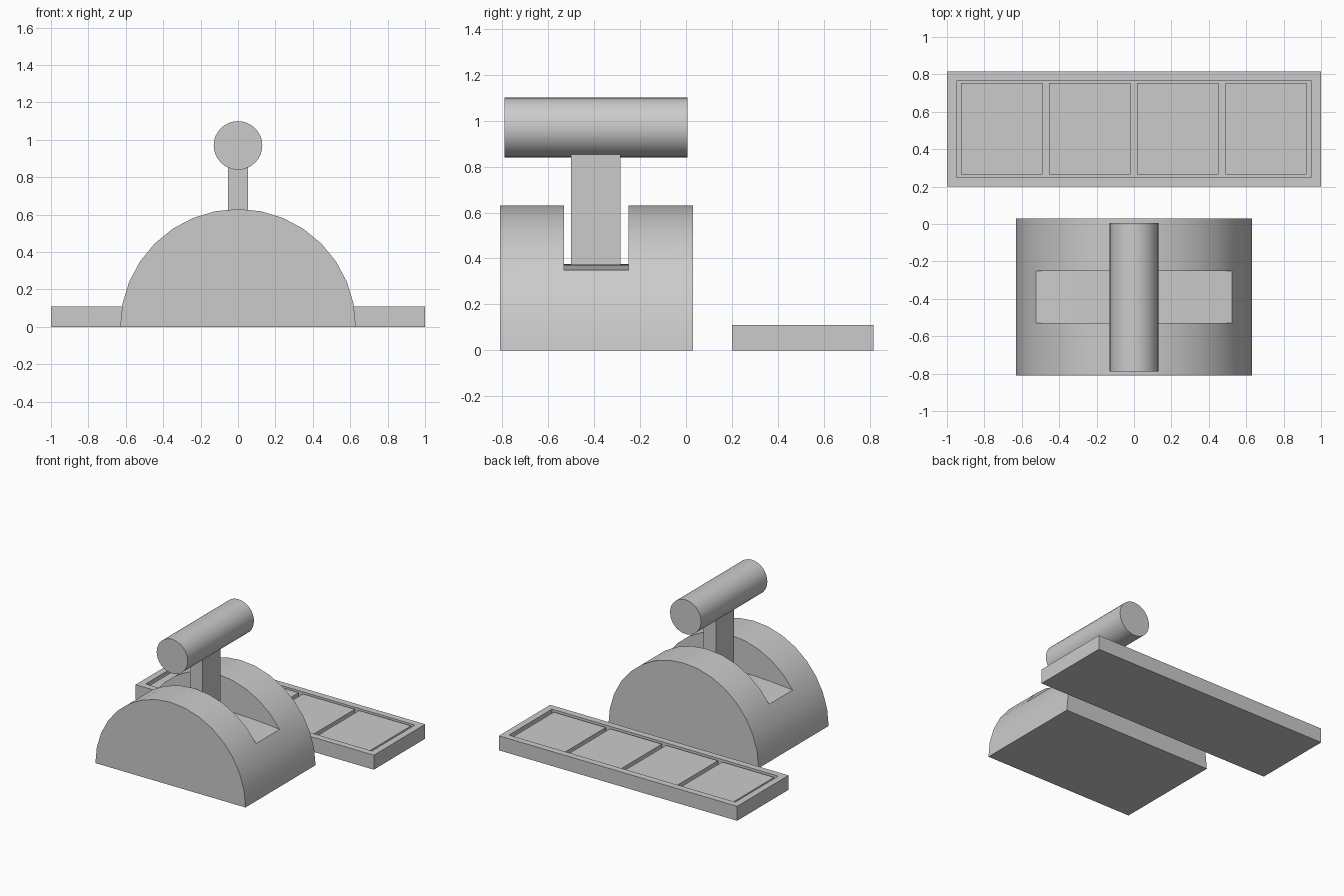
import bpy, bmesh, math
from mathutils import Matrix

if "Cube" in bpy.data.objects:
    bpy.data.objects.remove(bpy.data.objects["Cube"])


def finish(name, bm, smooth=False):
    bmesh.ops.recalc_face_normals(bm, faces=bm.faces[:])
    me = bpy.data.meshes.new(name)
    bm.to_mesh(me)
    bm.free()
    ob = bpy.data.objects.new(name, me)
    bpy.context.collection.objects.link(ob)
    if smooth:
        bpy.ops.object.select_all(action='DESELECT')
        ob.select_set(True)
        bpy.context.view_layer.objects.active = ob
        bpy.ops.object.shade_smooth_by_angle(angle=math.radians(30))
    return ob


def box_bm(x0, x1, y0, y1, z0, z1):
    bm = bmesh.new()
    m = Matrix.Translation(((x0 + x1) / 2, (y0 + y1) / 2, (z0 + z1) / 2))
    m = m @ Matrix.Diagonal((x1 - x0, y1 - y0, z1 - z0, 1))
    bmesh.ops.create_cube(bm, size=1, matrix=m)
    return bm


# Half-round housing: arc profile swept along y, flattened low in the slot
R, SEG = 0.63, 16
full = [(R * math.cos(math.pi * i / SEG), R * math.sin(math.pi * i / SEG)) for i in range(SEG + 1)]
edge = full[3][1]
low = [(x, edge + 0.09 * (z - edge) if z > edge else z) for x, z in full]
bm = bmesh.new()
sections = [(-0.81, full), (-0.53, full), (-0.53, low), (-0.25, low), (-0.25, full), (0.03, full)]
rows = [[bm.verts.new((x, y, z)) for x, z in prof] for y, prof in sections]
for a, b in zip(rows, rows[1:]):
    for i in range(SEG + 1):
        j = (i + 1) % (SEG + 1)
        bm.faces.new((a[i], a[j], b[j], b[i]))
bm.faces.new(rows[0])
bm.faces.new(rows[-1])
bmesh.ops.remove_doubles(bm, verts=bm.verts[:], dist=1e-4)
finish("housing", bm, True)

# Lever arm standing in the slot
finish("lever_arm", box_bm(-0.053, 0.053, -0.50, -0.285, 0.36, 0.88))

# Round grip lying along y
bm = bmesh.new()
bmesh.ops.create_cone(bm, cap_ends=True, segments=32, radius1=0.13, radius2=0.13, depth=0.795,
                      matrix=Matrix.Translation((0, -0.392, 0.97)) @ Matrix.Rotation(math.pi / 2, 4, 'X'))
finish("lever_grip", bm, True)

# Tray with a sunken top
bm = box_bm(-1, 1, 0.20, 0.815, 0, 0.11)
bm.normal_update()
top = max(bm.faces, key=lambda f: f.calc_center_median().z)
bmesh.ops.inset_region(bm, faces=[top], thickness=0.05, use_even_offset=True)
bm.faces.ensure_lookup_table()
new = bmesh.ops.extrude_discrete_faces(bm, faces=[top])["faces"]
bmesh.ops.translate(bm, verts=new[0].verts[:], vec=(0, 0, -0.05))
finish("tray", bm)

# Four square panels in the tray
for i in range(4):
    x = -0.925 + i * 0.471
    finish(f"panel_{i + 1}", box_bm(x, x + 0.435, 0.265, 0.755, 0.05, 0.10))
